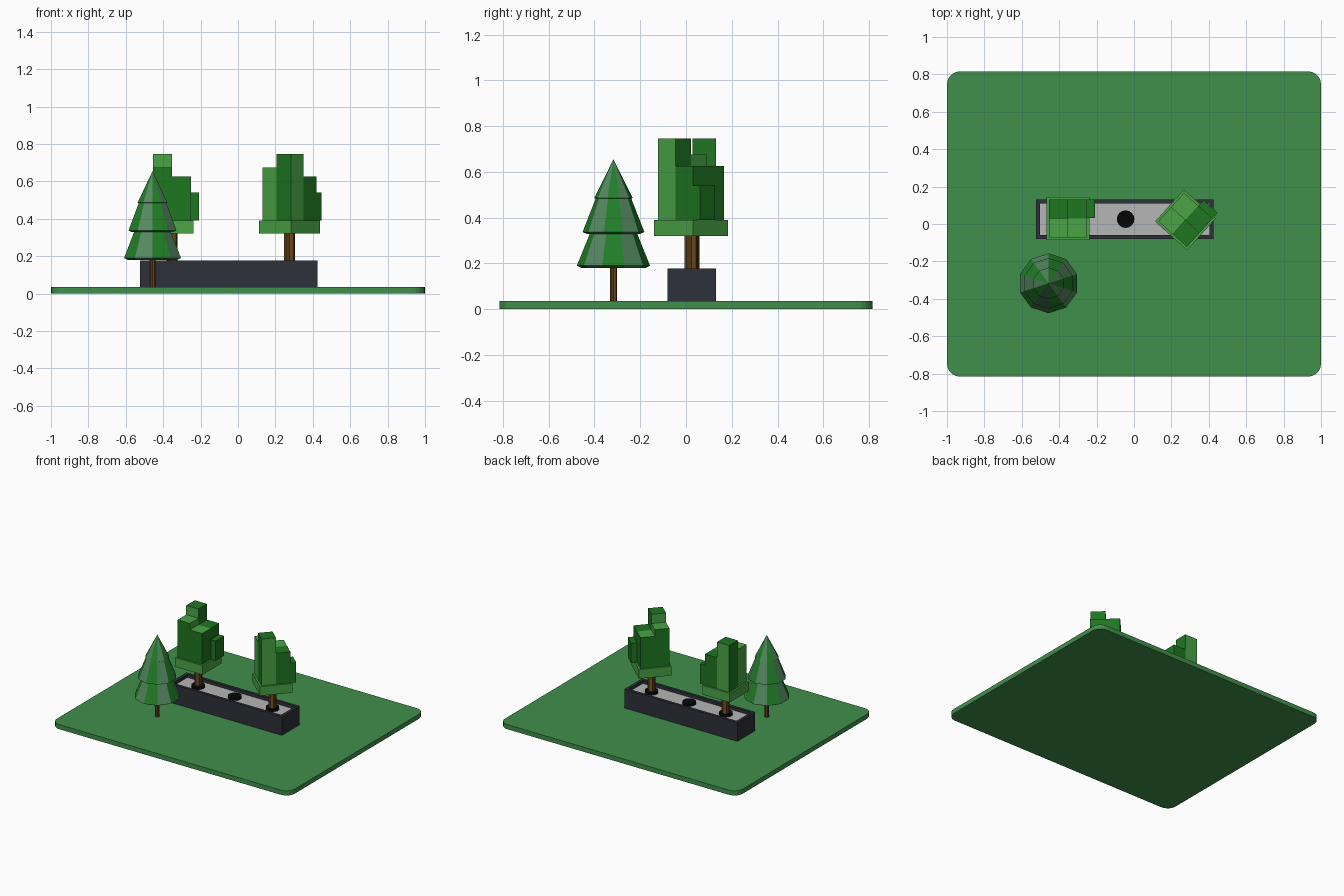
import bpy, bmesh, math
from mathutils import Matrix

if "Cube" in bpy.data.objects:
    bpy.data.objects.remove(bpy.data.objects["Cube"])


def mat(name, r, g, b):
    m = bpy.data.materials.new(name)
    m.diffuse_color = [(c / 255) ** 2.2 for c in (r, g, b)] + [1]
    m.use_nodes = True
    m.node_tree.nodes["Principled BSDF"].inputs["Base Color"].default_value = m.diffuse_color
    return m


GRASS = mat("grass", 66, 142, 76)
STONE = mat("dark_stone", 50, 52, 60)
GRAVEL = mat("gravel", 180, 180, 180)
BLACK = mat("black", 14, 15, 15)
BARK_A, BARK_B = mat("bark_light", 120, 82, 40), mat("bark_dark", 84, 58, 24)
LEAF_A, LEAF_B = mat("leaf_light", 76, 162, 72), mat("leaf_dark", 36, 118, 38)
PINE_A, PINE_B = mat("pine_grey", 86, 136, 98), mat("pine_green", 38, 126, 44)


def finish(bm, name, mats):
    bmesh.ops.recalc_face_normals(bm, faces=bm.faces)
    me = bpy.data.meshes.new(name)
    bm.to_mesh(me)
    bm.free()
    for m in mats:
        me.materials.append(m)
    ob = bpy.data.objects.new(name, me)
    bpy.context.collection.objects.link(ob)
    return ob


def add_box(bm, lo, hi, axis_mats=(0, 0, 0)):
    size = [h - l for l, h in zip(lo, hi)]
    mid = [(h + l) / 2 for l, h in zip(lo, hi)]
    verts = bmesh.ops.create_cube(
        bm, size=1, matrix=Matrix.Translation(mid) @ Matrix.Diagonal((*size, 1)))["verts"]
    for f in {f for v in verts for f in v.link_faces}:
        f.normal_update()
        axis = max(range(3), key=lambda i: abs(f.normal[i]))
        f.material_index = axis_mats[axis]


def add_rings(bm, x, y, rings, sides, stripes=True):
    """Stack of (radius, z) rings, closed at both ends; facets alternate in colour."""
    loops = []
    for r, z in rings:
        if r == 0:
            loops.append([bm.verts.new((x, y, z))])
        else:
            angles = [math.pi / 2 + math.tau * i / sides for i in range(sides)]
            loops.append([bm.verts.new((x + r * math.cos(a), y + r * math.sin(a), z))
                          for a in angles])
    for a, b in zip(loops, loops[1:]):
        for i in range(sides):
            j = (i + 1) % sides
            f = bm.faces.new((a[i], a[j], b[0]) if len(b) == 1 else (a[i], a[j], b[j], b[i]))
            f.material_index = i % 2 if stripes else 0
    for end in (loops[0], loops[-1]):
        if len(end) > 1:
            bm.faces.new(end)


# Ground slab with rounded corners
bm = bmesh.new()
add_box(bm, (-1, -0.816, 0), (1, 0.816, 0.035))
upright = [e for e in bm.edges if abs(e.verts[0].co.z - e.verts[1].co.z) > 0.01]
bmesh.ops.bevel(bm, geom=upright, offset=0.07, segments=5, profile=0.5, affect='EDGES')
finish(bm, "ground", [GRASS])

# Planter trough: inset the top and sink it to form the gravel bed
bm = bmesh.new()
add_box(bm, (-0.524, -0.081, 0.035), (0.426, 0.132, 0.178))
bm.faces.ensure_lookup_table()
top = max(bm.faces, key=lambda f: f.calc_center_median().z)
bmesh.ops.inset_region(bm, faces=[top], thickness=0.03)
bed = bmesh.ops.extrude_discrete_faces(bm, faces=[top])["faces"][0]
bed.material_index = 1
bmesh.ops.translate(bm, verts=bed.verts, vec=(0, 0, -0.024))
finish(bm, "planter", [STONE, GRAVEL])

# Planting collars on the gravel
for name, x in (("left", -0.353), ("middle", -0.045), ("right", 0.272)):
    bm = bmesh.new()
    add_rings(bm, x, 0.026, [(0.047, 0.153), (0.047, 0.172)], 16, False)
    finish(bm, "collar_" + name, [BLACK])


# Block-crowned trees, the second one mirrored and turned
def block_tree(name, x, y, mirror, turn):
    place = Matrix.Translation((x, y, 0)) @ Matrix.Rotation(math.radians(turn), 4, 'Z') \
        @ Matrix.Diagonal((mirror, 1, 1, 1))
    bm = bmesh.new()
    add_rings(bm, 0, 0, [(0.029, 0.16), (0.029, 0.33)], 8)
    bm.transform(place)
    finish(bm, name + "_trunk", [BARK_A, BARK_B])
    bm = bmesh.new()
    b, h = 0.115, 0.1025
    add_box(bm, (-b, -b, 0.32), (b, b, 0.39))
    add_box(bm, (-h, 0, 0.39), (0, h, 0.745), (1, 0, 1))
    add_box(bm, (-h, -h, 0.39), (0, 0, 0.675), (0, 1, 0))
    add_box(bm, (0, -h, 0.39), (h, 0, 0.625), (1, 1, 0))
    add_box(bm, (0, 0, 0.39), (h, h, 0.625), (1, 1, 1))
    add_box(bm, (h, 0.002, 0.39), (0.144, 0.102, 0.54), (1, 1, 1))
    bm.transform(place)
    finish(bm, name + "_crown", [LEAF_A, LEAF_B])


block_tree("left_tree", -0.353, 0.029, 1, 0)
block_tree("right_tree", 0.275, 0.022, -1, 228)

# Pine with three tiers
PX, PY = -0.457, -0.317
bm = bmesh.new()
add_rings(bm, PX, PY, [(0.016, 0.03), (0.016, 0.2)], 8)
finish(bm, "pine_trunk", [BARK_A, BARK_B])
tiers = (("lower", [(0.14, 0.18), (0.16, 0.19), (0.1, 0.338)]),
         ("middle", [(0.115, 0.328), (0.135, 0.337), (0.076, 0.488)]),
         ("upper", [(0.068, 0.478), (0.084, 0.486), (0, 0.655)]))
for name, rings in tiers:
    bm = bmesh.new()
    add_rings(bm, PX, PY, rings, 10)
    finish(bm, "pine_tier_" + name, [PINE_A, PINE_B])
